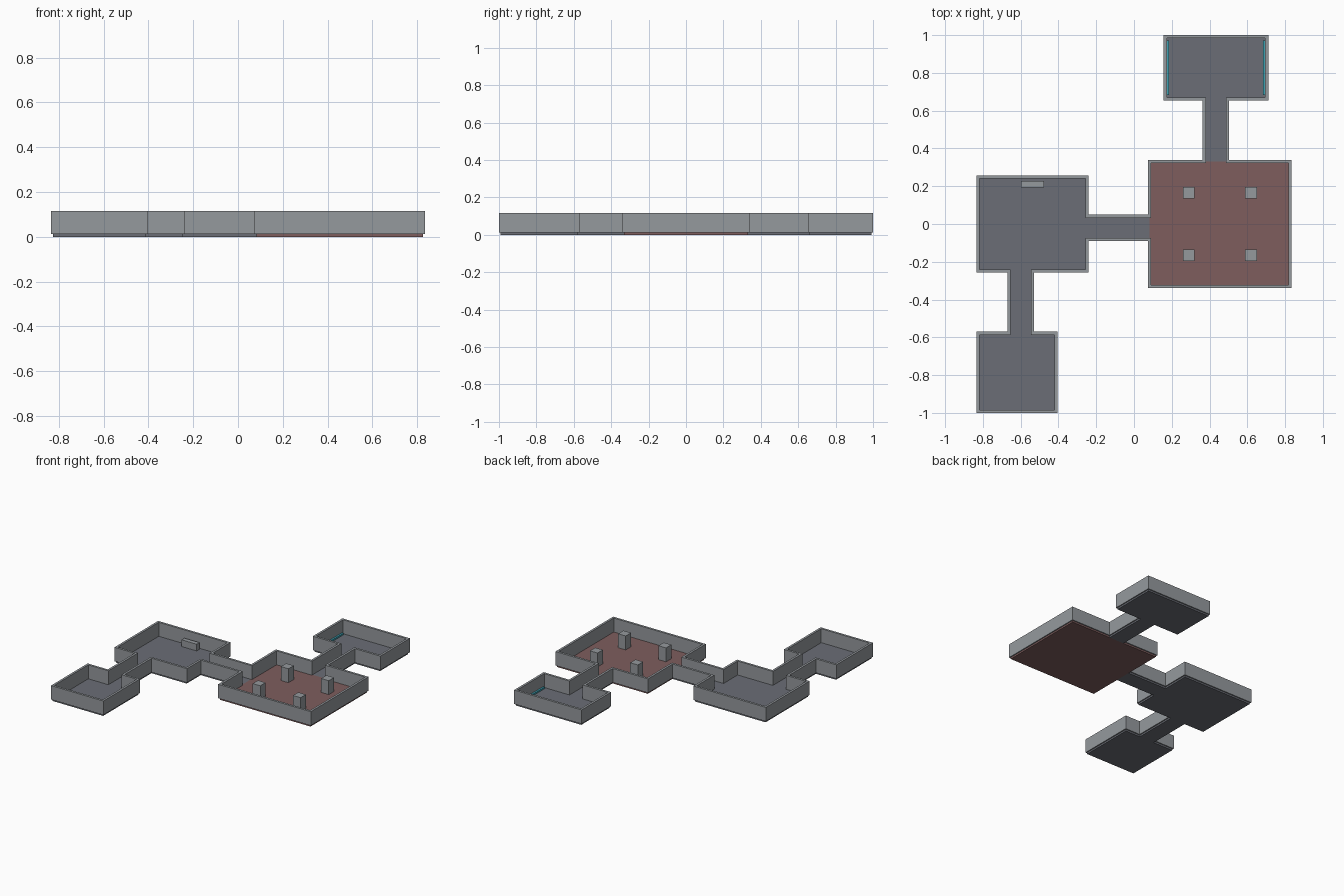
import bpy
import bmesh
from mathutils import Vector

cube = bpy.data.objects.get("Cube")
if cube:
    bpy.data.objects.remove(cube, do_unlink=True)

UNIT = 2 / 48.4      # one plan square
FLOOR = 0.3          # floor thickness
TOP = 2.8            # wall top
HALF = 0.2           # half the wall thickness


def material(name, color):
    mat = bpy.data.materials.new(name)
    mat.use_nodes = True
    mat.diffuse_color = (*color, 1)
    mat.node_tree.nodes["Principled BSDF"].inputs["Base Color"].default_value = (*color, 1)
    return mat


stone = material("grey stone", (0.30, 0.32, 0.34))
slate = material("dark slate", (0.145, 0.155, 0.18))
red = material("dull red floor", (0.21, 0.11, 0.11))
cyan = material("cyan light", (0.05, 0.36, 0.45))


def finish(name, bm, mat):
    bmesh.ops.scale(bm, vec=(UNIT,) * 3, verts=bm.verts)
    bmesh.ops.recalc_face_normals(bm, faces=bm.faces)
    mesh = bpy.data.meshes.new(name)
    bm.to_mesh(mesh)
    bm.free()
    mesh.materials.append(mat)
    obj = bpy.data.objects.new(name, mesh)
    bpy.context.collection.objects.link(obj)
    return obj


def box(name, x, y, z, mat):
    """Box given by its (low, high) range on each axis."""
    bm = bmesh.new()
    bmesh.ops.create_cube(bm, size=1)
    for v in bm.verts:
        v.co = [r[0] if c < 0 else r[1] for c, r in zip(v.co, (x, y, z))]
    return finish(name, bm, mat)


# Floors of rooms and corridors
slab = (0, FLOOR)
for name, x, y, mat in (
    ("entry_floor", (-20, -10), (-24, -14), slate),
    ("hall_floor", (-20, -6), (-6, 6), slate),
    ("great_room_floor", (2, 20), (-8, 8), red),
    ("end_room_floor", (4, 17), (16, 24), slate),
    ("entry_corridor_floor", (-16, -13), (-14, -6), slate),
    ("middle_corridor_floor", (-6, 2), (-2, 1), slate),
    ("end_corridor_floor", (9, 12), (8, 16), slate),
):
    box(name, x, y, slab, mat)

# Continuous wall following the outline of the whole plan
outline = [Vector(p) for p in (
    (-20, -24), (-10, -24), (-10, -14), (-13, -14), (-13, -6), (-6, -6), (-6, -2),
    (2, -2), (2, -8), (20, -8), (20, 8), (12, 8), (12, 16), (17, 16),
    (17, 24), (4, 24), (4, 16), (9, 16), (9, 8), (2, 8), (2, 1),
    (-6, 1), (-6, 6), (-20, 6), (-20, -6), (-16, -6), (-16, -14), (-20, -14))]


def outward(a, b):
    d = (b - a).normalized()
    return Vector((d.y, -d.x))


bm = bmesh.new()
rings = []
for i, p in enumerate(outline):
    q = outline[(i + 1) % len(outline)]
    corner = (outward(outline[i - 1], p) + outward(p, q)) * HALF
    rings.append([bm.verts.new((*(p + corner * side), z))
                  for side, z in ((1, FLOOR), (1, TOP), (-1, TOP), (-1, FLOOR))])
for i, ring in enumerate(rings):
    prev = rings[i - 1]
    for k in range(4):
        n = (k + 1) % 4
        bm.faces.new((prev[k], ring[k], ring[n], prev[n]))
finish("walls", bm, stone)

# Four square pillars in the great room
for px, side_x in ((7, "right"), (15, "left")):
    for py, side_y in ((-4, "front"), (4, "back")):
        box(f"pillar_{side_y}_{side_x}", (px - 0.75, px + 0.75),
            (py - 0.75, py + 0.75), (FLOOR, TOP), stone)

# Console block near the back wall of the hall
box("console", (-14.5, -11.5), (4.7, 5.5), (FLOOR, 1.5), stone)

# Light strips along the side walls of the end room
for name, x in (("light_strip_right", (4.2, 4.5)), ("light_strip_left", (16.5, 16.8))):
    box(name, x, (16.5, 23.5), (FLOOR, 0.6), cyan)
